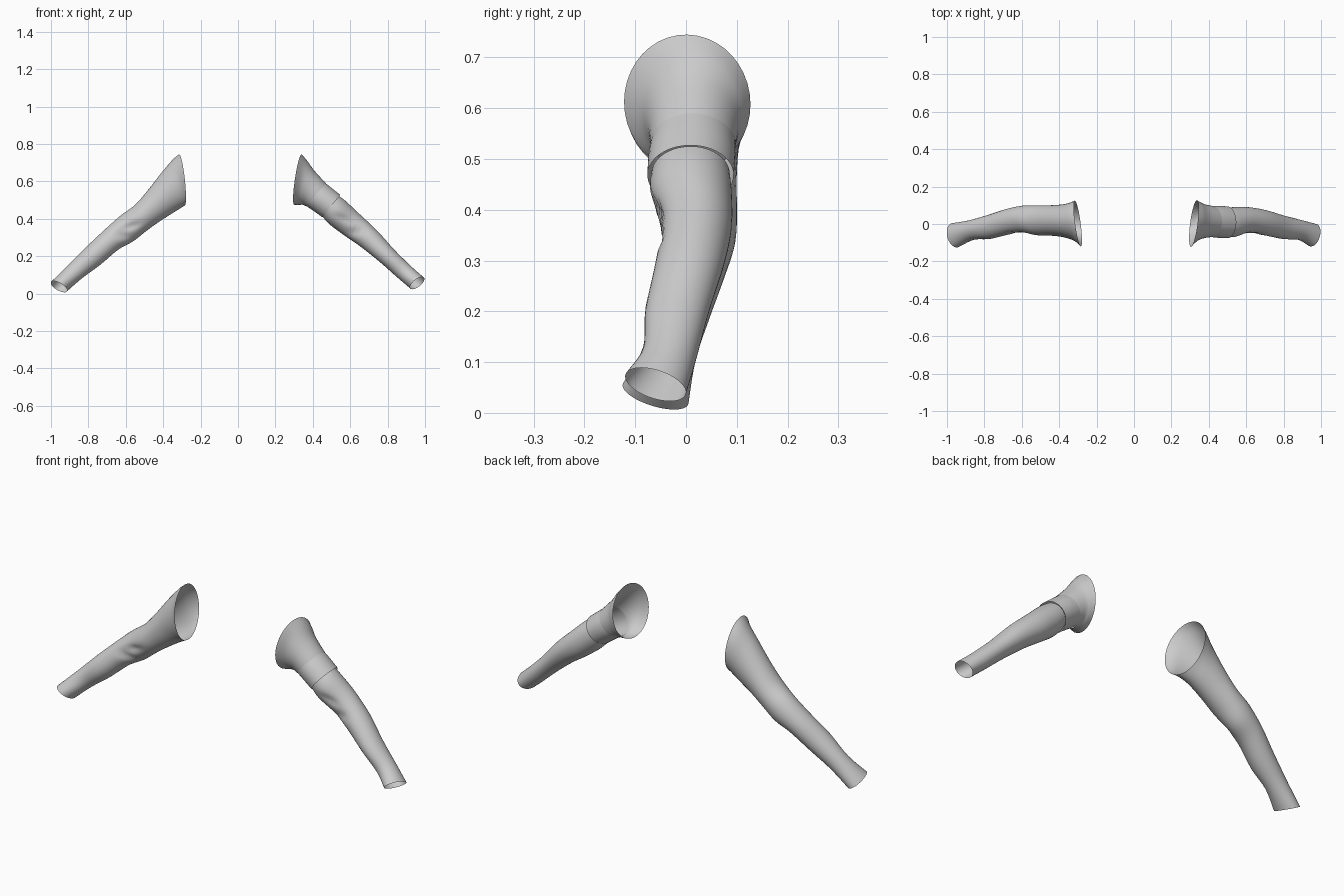
import bpy, bmesh, math
from mathutils import Vector

cube = bpy.data.objects.get("Cube")
if cube:
    bpy.data.objects.remove(cube)

SIDES, STEPS = 40, 5

cloth = bpy.data.materials.new("light grey cloth")
cloth.use_nodes = True
cloth.diffuse_color = (0.6, 0.6, 0.6, 1)
cloth.node_tree.nodes["Principled BSDF"].inputs["Base Color"].default_value = (0.6, 0.6, 0.6, 1)


def spline(a, b, c, d, t):
    """Catmull-Rom blend of four ring descriptions."""
    return [0.5 * (2 * q + (r - p) * t + (2 * p - 5 * q + 4 * r - s) * t * t
                   + (3 * q - p - 3 * r + s) * t ** 3)
            for p, q, r, s in zip(a, b, c, d)]


def smooth_rings(rings):
    pad = [rings[0]] + rings + [rings[-1]]
    out = []
    for i in range(len(rings) - 1):
        out += [spline(*pad[i:i + 4], k / STEPS) for k in range(STEPS)]
    return out + [rings[-1]]


def fold(co, at, along, depth):
    """Shallow diagonal crease on the front of the cloth."""
    off = Vector((co.x - at[0], co.z - at[1]))
    direction = Vector(along).normalized()
    u = off.dot(direction)
    v = off.x * direction.y - off.y * direction.x
    return depth * math.exp(-(u / 0.05) ** 2 - (v / 0.016) ** 2)


def tube(name, side, rings, folds=()):
    """Open tube; ring = top x, top z, bottom x, bottom z, front y, back y, skew."""
    bm = bmesh.new()
    loops = []
    for tx, tz, bx, bz, front, back, skew in smooth_rings(rings):
        top, low = Vector((tx, 0, tz)), Vector((bx, 0, bz))
        mid, up = (top + low) / 2, (top - low) / 2
        out = Vector((up.z, 0, -up.x)).normalized()
        mid.y = (front + back) / 2
        loop = []
        for k in range(SIDES):
            a = math.tau * k / SIDES
            s = math.sin(a)
            co = mid + up * math.cos(a) + out * skew * s
            co.y += s * (back - front) / 2
            if s < 0:
                co.y -= s * sum(fold(co, *f) for f in folds)
            co.x *= side
            loop.append(bm.verts.new(co))
        loops.append(loop)
    for one, two in zip(loops, loops[1:]):
        for k in range(SIDES):
            n = (k + 1) % SIDES
            quad = (one[k], one[n], two[n], two[k])
            bm.faces.new(quad if side < 0 else quad[::-1])
    # outward-facing surface
    bm.normal_update()
    sample = loops[0][0].link_faces[0]
    if sample.normal.z < 0:
        bmesh.ops.reverse_faces(bm, faces=bm.faces[:])
    mesh = bpy.data.meshes.new(name)
    bm.to_mesh(mesh)
    bm.free()
    mesh.materials.append(cloth)
    for p in mesh.polygons:
        p.use_smooth = True
    obj = bpy.data.objects.new(name, mesh)
    bpy.context.collection.objects.link(obj)
    return obj


# Right sleeve: one continuous tube from shoulder to wrist
tube("right_sleeve", -1, [
    (.315, .745, .285, .47, -.12, .125, .016),
    (.35, .715, .31, .455, -.09, .115, .012),
    (.41, .645, .35, .43, -.07, .105, 0),
    (.48, .555, .42, .385, -.062, .1, 0),
    (.55, .475, .49, .335, -.06, .1, 0),
    (.63, .415, .56, .28, -.048, .098, 0),
    (.72, .335, .64, .235, -.058, .08, 0),
    (.81, .25, .735, .155, -.08, .05, 0),
    (.91, .15, .83, .085, -.085, .02, .01),
    (1, .062, .915, .012, -.125, .005, .02),
], [((.57, .36), (1, -.3), .012), ((.62, .31), (1, .3), .012)])

# Left sleeve: flared shoulder cap, joining band and long lower sleeve
tube("left_shoulder_cap", 1, [
    (.34, .745, .3, .475, -.122, .127, .016),
    (.37, .71, .325, .474, -.09, .115, .01),
    (.41, .655, .345, .475, -.075, .105, 0),
    (.47, .59, .362, .468, -.07, .097, 0),
])
tube("left_sleeve_band", 1, [
    (.455, .6, .352, .477, -.068, .096, 0),
    (.5, .565, .4, .445, -.074, .097, 0),
    (.547, .527, .45, .409, -.076, .094, 0),
])
tube("left_lower_sleeve", 1, [
    (.535, .525, .447, .417, -.068, .086, 0),
    (.575, .495, .49, .37, -.07, .09, 0),
    (.65, .425, .57, .31, -.05, .09, 0),
    (.745, .335, .65, .255, -.06, .075, 0),
    (.84, .23, .757, .17, -.08, .045, 0),
    (.93, .142, .85, .088, -.085, .02, .01),
    (.995, .085, .922, .027, -.12, 0, .02),
], [((.57, .4), (1, -.3), .01), ((.63, .33), (1, .3), .012)])
